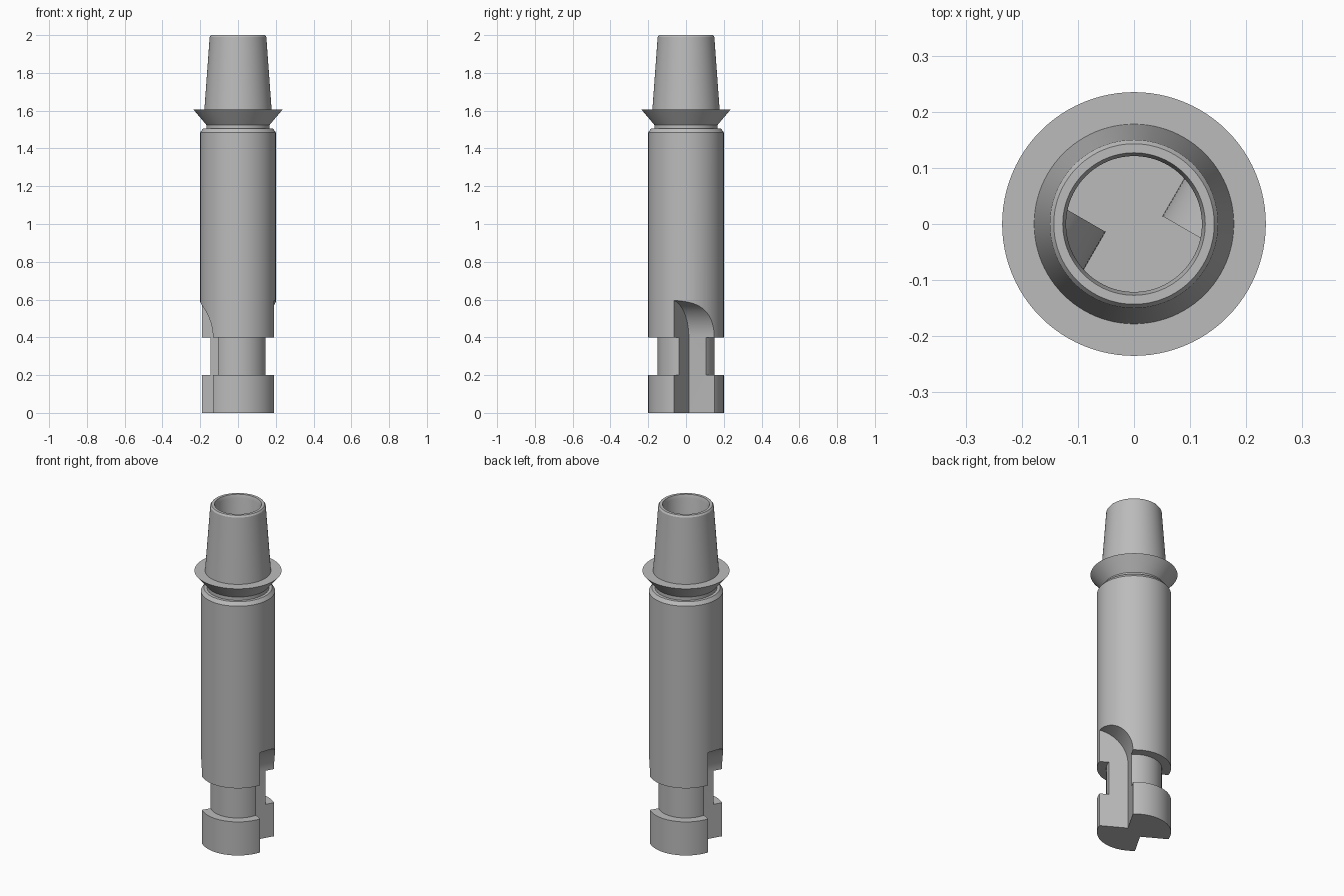
import bpy, bmesh, math
from mathutils import Matrix

if "Cube" in bpy.data.objects:
    bpy.data.objects.remove(bpy.data.objects["Cube"])

steel = bpy.data.materials.new("steel_grey")
steel.use_nodes = True
colour = (0.5, 0.5, 0.5, 1)
steel.diffuse_color = colour
steel.node_tree.nodes["Principled BSDF"].inputs["Base Color"].default_value = colour


def make_object(name, bm):
    bmesh.ops.recalc_face_normals(bm, faces=bm.faces)
    mesh = bpy.data.meshes.new(name)
    bm.to_mesh(mesh)
    bm.free()
    mesh.materials.append(steel)
    obj = bpy.data.objects.new(name, mesh)
    bpy.context.collection.objects.link(obj)
    return obj


def revolve(name, profile, steps=96):
    """Solid of revolution from (radius, height) points, capped at both ends."""
    bm = bmesh.new()
    rings = []
    for r, z in profile:
        rings.append([bm.verts.new((r * math.cos(a), r * math.sin(a), z))
                      for a in (math.tau * i / steps for i in range(steps))])
    for low, high in zip(rings, rings[1:]):
        for i in range(steps):
            j = (i + 1) % steps
            bm.faces.new((low[i], low[j], high[j], high[i]))
    bm.faces.new(rings[0])
    bm.faces.new(rings[-1])
    return make_object(name, bm)


def notch_cutter(name, turn, grow=0.0):
    """Right-angled side notch with a rounded run-out at its upper end."""
    bm = bmesh.new()
    radius = 0.2
    outline = [(0.4, -0.1), (-grow, -0.1)]
    for i in range(25):
        a = math.pi / 2 * i / 24
        outline.append((radius - (radius + grow) * math.cos(a),
                        0.4 + (radius + grow) * math.sin(a)))
    outline.append((0.4, outline[-1][1]))
    face = bm.faces.new([bm.verts.new((t, -grow, z)) for t, z in outline])
    side = bmesh.ops.extrude_face_region(bm, geom=[face])["geom"]
    verts = [v for v in side if isinstance(v, bmesh.types.BMVert)]
    bmesh.ops.translate(bm, verts=verts, vec=(0, 0.4, 0))
    place = (Matrix.Rotation(turn, 4, "Z") @ Matrix.Translation((0.055, 0.015, 0))
             @ Matrix.Rotation(math.radians(-30), 4, "Z"))
    bm.transform(place)
    return make_object(name, bm)


def cut(target, cutter):
    mod = target.modifiers.new("cut", "BOOLEAN")
    mod.operation = "DIFFERENCE"
    mod.solver = "EXACT"
    mod.object = cutter
    cutter.hide_render = True
    cutter.hide_set(True)


# Lower locking end, neck, barrel, flared collar and tapered nose
body = revolve("coupling_body", [
    (0.2, 0), (0.2, 0.2), (0.15, 0.2), (0.15, 0.4), (0.2, 0.4), (0.2, 1.485),
    (0.185, 1.505), (0.168, 1.505), (0.168, 1.525), (0.235, 1.605),
    (0.178, 1.605), (0.15, 1.99), (0.143, 2)])

# Blind bore, leaving a thin skin around each notch
bore = revolve("bore_cutter", [(0.121, 0.4), (0.121, 1.98), (0.127, 2), (0.127, 2.1)])

for side, turn in (("left", 0), ("right", math.pi)):
    cut(body, notch_cutter(side + "_notch_cutter", turn))
    cut(bore, notch_cutter(side + "_skin_cutter", turn, 0.003))
cut(body, bore)

# Bake the cuts, then remove the helpers
bpy.context.view_layer.update()
graph = bpy.context.evaluated_depsgraph_get()
finished = bpy.data.meshes.new_from_object(body.evaluated_get(graph))
body.modifiers.clear()
body.data = finished
for obj in list(bpy.data.objects):
    if obj.name.endswith("_cutter"):
        bpy.data.objects.remove(obj)

bpy.ops.object.select_all(action="DESELECT")
body.select_set(True)
bpy.context.view_layer.objects.active = body
bpy.ops.object.shade_smooth_by_angle(angle=math.radians(20))
